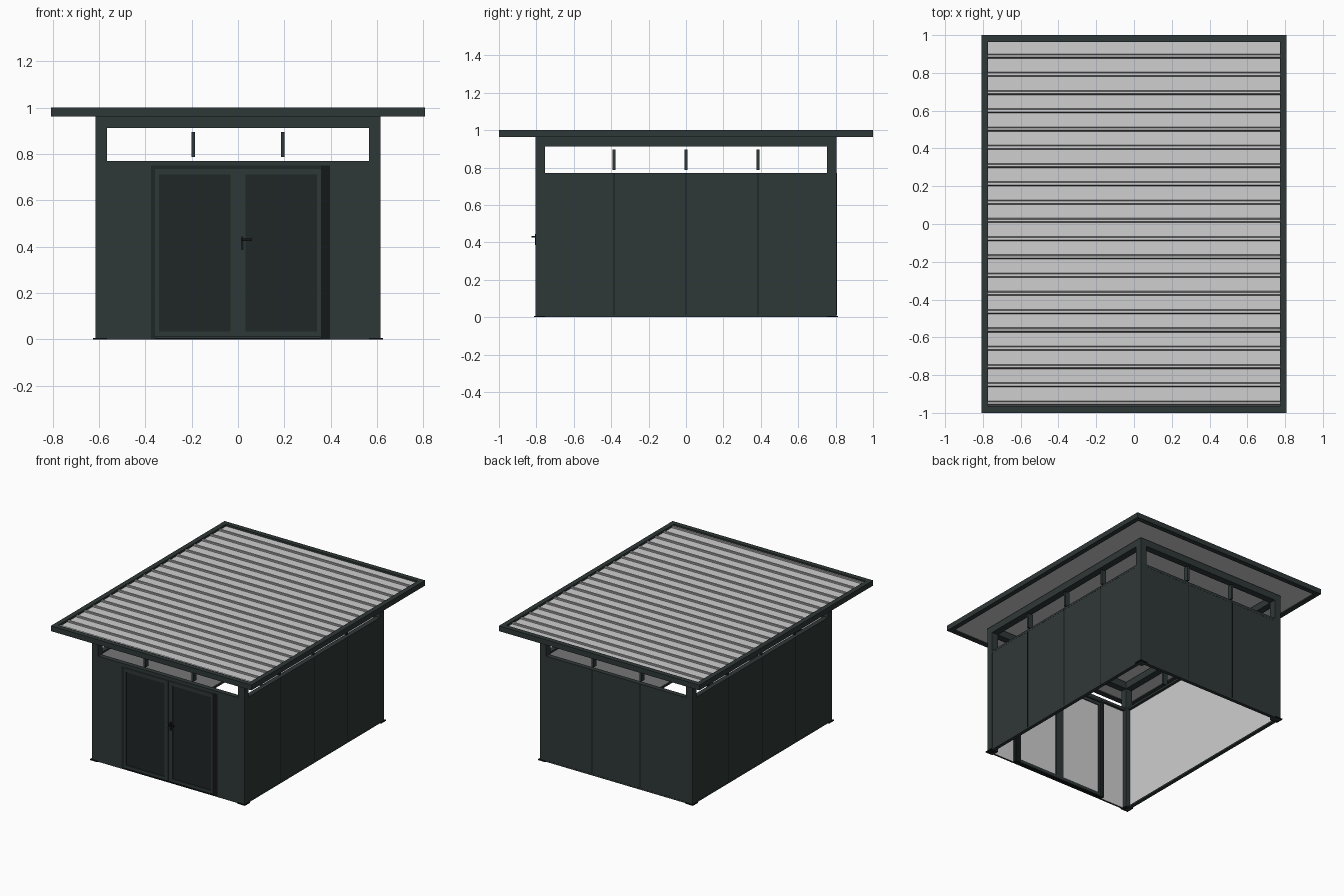
import bpy, bmesh
from mathutils import Vector

cube = bpy.data.objects.get("Cube")
if cube:
    bpy.data.objects.remove(cube)


def material(name, rgb):
    m = bpy.data.materials.new(name)
    m.use_nodes = True
    m.diffuse_color = (*rgb, 1)
    m.node_tree.nodes["Principled BSDF"].inputs["Base Color"].default_value = (*rgb, 1)
    return m


GREEN = material("dark_green_grey", (0.028, 0.040, 0.038))
PANEL = material("door_panel_dark", (0.014, 0.019, 0.019))
LIGHT = material("light_grey", (0.62, 0.62, 0.62))
SEAM = material("roof_rib_grey", (0.17, 0.17, 0.17))
BLACK = material("near_black", (0.007, 0.009, 0.009))


def finish(name, bm, *mats):
    bmesh.ops.recalc_face_normals(bm, faces=bm.faces)
    mesh = bpy.data.meshes.new(name)
    bm.to_mesh(mesh)
    bm.free()
    for m in mats:
        mesh.materials.append(m)
    ob = bpy.data.objects.new(name, mesh)
    bpy.context.collection.objects.link(ob)
    return ob


def box(name, x, y, z, mat, lining=None):
    """Box from (min, max) ranges; lining = inward direction of a light face."""
    bm = bmesh.new()
    bmesh.ops.create_cube(bm, size=1)
    lo, hi = Vector((x[0], y[0], z[0])), Vector((x[1], y[1], z[1]))
    for v in bm.verts:
        v.co = [(lo[i] + hi[i]) / 2 + v.co[i] * (hi[i] - lo[i]) for i in range(3)]
    bm.normal_update()
    if lining:
        for f in bm.faces:
            f.material_index = int(f.normal.dot(Vector(lining)) > 0.9)
    return finish(name, bm, mat, LIGHT)if lining else finish(name, bm, mat)


def span(s, a, b):
    """Mirror a range to the side s."""
    return tuple(sorted((s * a, s * b)))


W, D = 0.615, 0.805            # half width and half depth of the body
POST, SILL, HEAD, EAVE = 0.05, 0.77, 0.912, 0.962
IX, IY = W - POST, D - POST
SIDES = ((-1, "right"), (1, "left"))
ENDS = ((-1, "front"), (1, "back"))

# Corner posts and foot plates
for sx, nx in SIDES:
    for sy, ny in ENDS:
        box(f"{ny}_{nx}_post", span(sx, IX, W), span(sy, IY, D), (0, EAVE), GREEN)
        box(f"{ny}_{nx}_foot", span(sx, IX, W + 0.01), span(sy, IY, D + 0.008), (0, 0.006), BLACK)

# Side walls with rails, seams and clerestory mullions
for s, n in SIDES:
    box(f"{n}_wall", span(s, W - 0.015, W - 0.001), (-IY, IY), (0.008, SILL), GREEN, (-s, 0, 0))
    box(f"{n}_bottom_rail", span(s, W - 0.025, W), (-IY, IY), (0, 0.012), GREEN)
    box(f"{n}_sill_rail", span(s, W - 0.035, W), (-IY, IY), (SILL - 0.015, SILL), GREEN)
    box(f"{n}_head_beam", span(s, IX, W), (-IY, IY), (HEAD, EAVE), GREEN)
    for i in (-1, 0, 1):
        y = i * 0.385
        box(f"{n}_wall_seam", span(s, W - 0.002, W + 0.001), (y - 0.003, y + 0.003), (0.012, SILL), BLACK)
        box(f"{n}_mullion", span(s, W - 0.04, W - 0.004), (y - 0.008, y + 0.008), (0.787, 0.895), GREEN)

# Front and back rails, beams and mullions
for s, n in ENDS:
    box(f"{n}_sill_rail", (-IX, IX), span(s, D - 0.035, D), (SILL - 0.02, SILL), GREEN)
    box(f"{n}_head_beam", (-IX, IX), span(s, IY, D), (HEAD, EAVE), GREEN)
    for i in (-1, 1):
        x = i * 0.193
        box(f"{n}_mullion", (x - 0.008, x + 0.008), span(s, D - 0.04, D - 0.004), (0.787, 0.895), GREEN)

# Back wall
box("back_wall", (-IX, IX), (D - 0.015, D - 0.001), (0.008, SILL), GREEN, (0, -1, 0))
box("back_bottom_rail", (-IX, IX), (D - 0.025, D), (0, 0.012), GREEN)
for i in (-1, 1):
    x = i * 0.193
    box("back_wall_seam", (x - 0.003, x + 0.003), (D - 0.002, D + 0.001), (0.012, SILL), BLACK)

# Front wall either side of the doorway, with the door frame
for s, n, inner, outer, mat in ((-1, "right", 0.358, 0.376, PANEL), (1, "left", 0.358, 0.398, BLACK)):
    box(f"front_{n}_wall", span(s, outer, IX), (-D + 0.001, -D + 0.015), (0, SILL), GREEN, (0, 1, 0))
    box(f"door_{n}_jamb", span(s, inner, outer), (-D + 0.002, -D + 0.04), (0, 0.75), mat)
box("door_head", (-0.376, 0.398), (-D + 0.002, -D + 0.035), (0.735, 0.75), PANEL)
box("door_threshold", (-0.358, 0.358), (-D + 0.002, -D + 0.03), (0, 0.006), BLACK)

# Door leaves: stiles, rails and recessed panels
for s, n in SIDES:
    y = (-D + 0.003, -D + 0.028)
    box(f"{n}_door_hinge_stile", span(s, 0.342, 0.358), y, (0.01, 0.735), GREEN)
    box(f"{n}_door_meeting_stile", span(s, 0.001, 0.032), y, (0.01, 0.735), GREEN)
    for z in ((0.01, 0.033), (0.712, 0.735)):
        box(f"{n}_door_rail", span(s, 0.032, 0.342), y, z, GREEN)
    box(f"{n}_door_panel", span(s, 0.032, 0.342), (-D + 0.009, -D + 0.022), (0.033, 0.712), PANEL, (0, 1, 0))

# Door handle
box("handle_plate", (0.012, 0.024), (-D - 0.003, -D + 0.004), (0.385, 0.445), BLACK)
box("handle_stem", (0.015, 0.023), (-D - 0.02, -D), (0.426, 0.434), BLACK)
box("handle_lever", (0.015, 0.06), (-D - 0.022, -D - 0.014), (0.425, 0.435), BLACK)

# Roof fascia
RX, RY, RIM = 0.808, 1.0, 0.036
for s, n in SIDES:
    box(f"{n}_fascia", span(s, RX - RIM, RX), (-RY, RY), (EAVE, 1.0), GREEN)
for s, n in ENDS:
    box(f"{n}_fascia", (RIM - RX, RX - RIM), span(s, RY - RIM, RY), (EAVE, 1.0), GREEN)

# Ribbed roof sheet: trapezoid ribs running across the width
EX, EY = RX - RIM, RY - RIM
deck, crest, under = 0.986, 0.995, 0.97
outline = [(-EY, deck)]
for i in range(20):
    c = -0.948 + i * 0.0967
    outline += [(c - 0.012, deck), (c - 0.006, crest), (c + 0.006, crest), (c + 0.012, deck)]
outline += [(EY, deck), (EY, under), (-EY, under)]
bm = bmesh.new()
face = bm.faces.new([bm.verts.new((-EX, y, z)) for y, z in outline])
new = bmesh.ops.extrude_face_region(bm, geom=[face])["geom"]
bmesh.ops.translate(bm, verts=[v for v in new if isinstance(v, bmesh.types.BMVert)], vec=(2 * EX, 0, 0))
bmesh.ops.recalc_face_normals(bm, faces=bm.faces)
for f in bm.faces:
    f.material_index = int(0.1 < f.normal.z < 0.95)
finish("roof_sheet", bm, LIGHT, SEAM)
